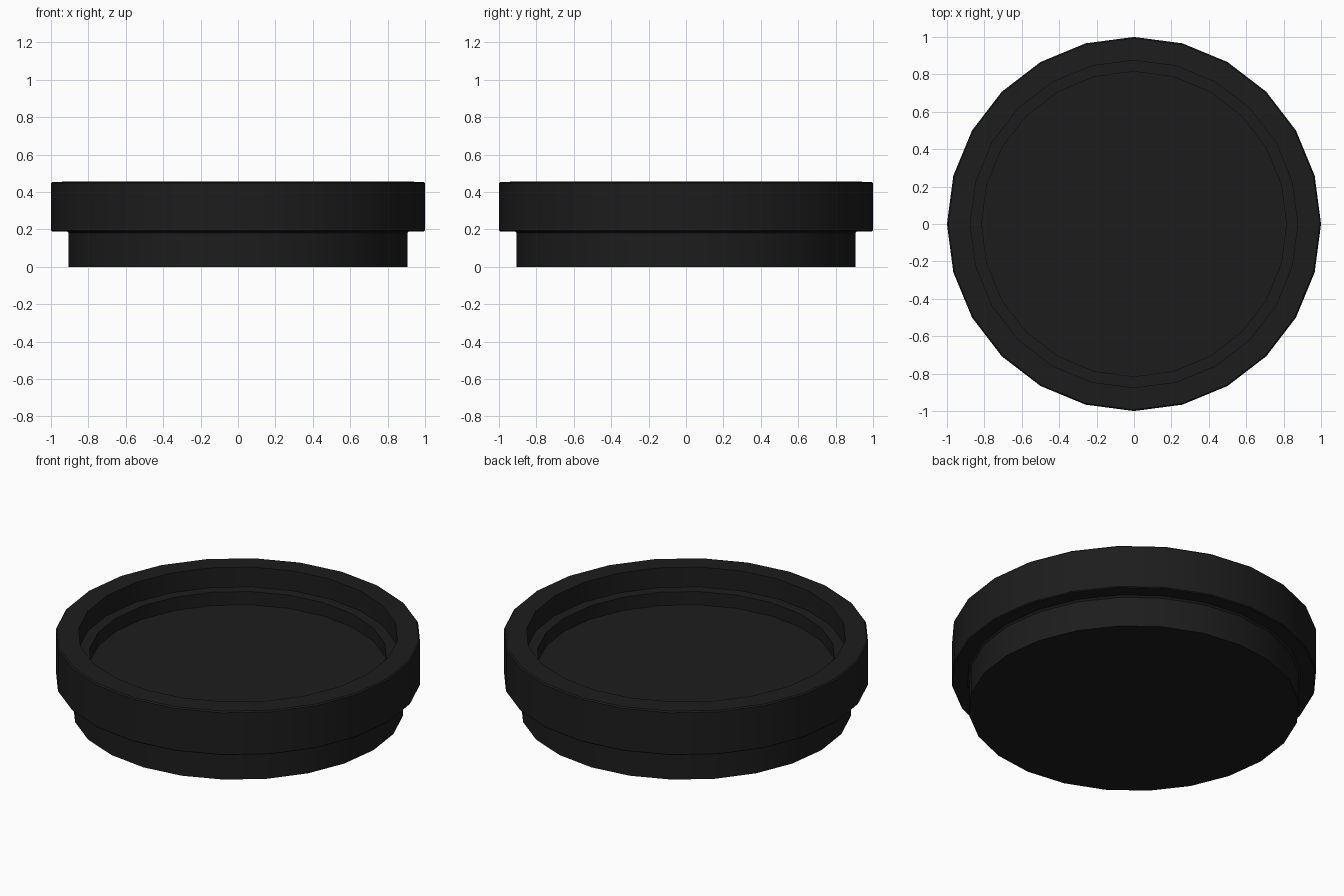
import bpy, bmesh
from math import cos, sin, tau, radians

if "Cube" in bpy.data.objects:
    bpy.data.objects.remove(bpy.data.objects["Cube"])

SIDES = 24

# Half cross-section (radius, height): bottom edge, neck, collar, rim, ledge, floor
PROFILE = [
    (0.905, 0.0), (0.905, 0.18), (0.915, 0.19),
    (0.995, 0.19), (1.0, 0.195), (1.0, 0.447), (0.993, 0.454),
    (0.875, 0.456), (0.875, 0.336), (0.815, 0.336), (0.815, 0.256),
]


def lathe(name, profile, sides):
    bm = bmesh.new()
    rings = [[bm.verts.new((r * cos(tau * i / sides), r * sin(tau * i / sides), z))
              for i in range(sides)] for r, z in profile]
    for low, high in zip(rings, rings[1:]):
        for i in range(sides):
            j = (i + 1) % sides
            bm.faces.new((low[i], low[j], high[j], high[i]))
    bm.faces.new(rings[0][::-1])   # underside
    bm.faces.new(rings[-1])        # recessed floor
    bmesh.ops.recalc_face_normals(bm, faces=bm.faces)
    mesh = bpy.data.meshes.new(name)
    bm.to_mesh(mesh)
    bm.free()
    obj = bpy.data.objects.new(name, mesh)
    bpy.context.collection.objects.link(obj)
    return obj


# Stepped round cap with recessed top
cap = lathe("stepped_cap", PROFILE, SIDES)
black = bpy.data.materials.new("black_plastic")
black.diffuse_color = (0.012, 0.012, 0.012, 1)
black.use_nodes = True
black.node_tree.nodes["Principled BSDF"].inputs["Base Color"].default_value = black.diffuse_color
cap.data.materials.append(black)

# Smooth walls with crisp steps
bpy.context.view_layer.objects.active = cap
cap.select_set(True)
bpy.ops.object.shade_smooth_by_angle(angle=radians(30))
